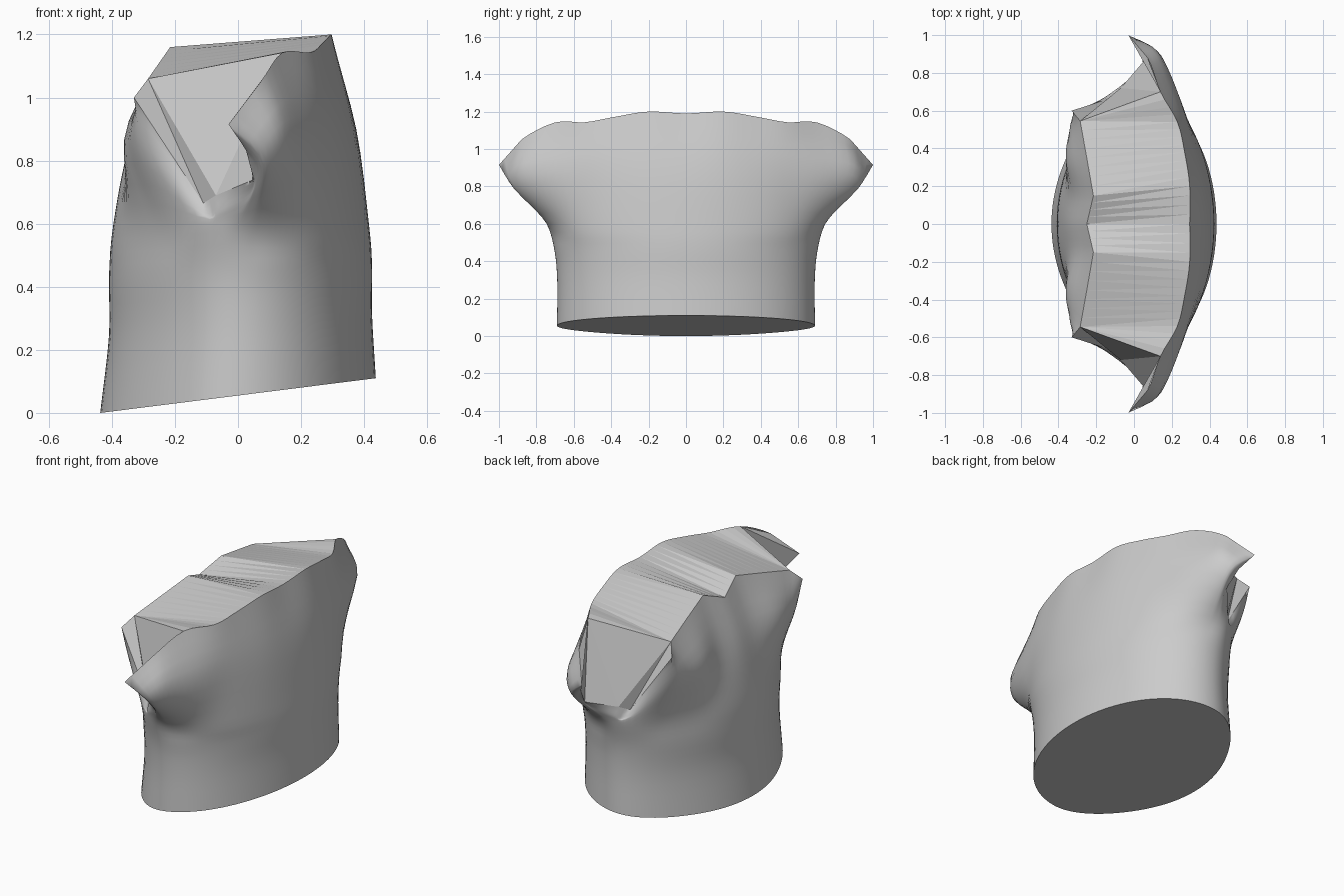
import bpy
from math import sin, cos, radians
from mathutils import Vector

cube = bpy.data.objects.get("Cube")
if cube:
    bpy.data.objects.remove(cube)

grey = bpy.data.materials.new("plain grey")
grey.use_nodes = True
grey.diffuse_color = (0.6, 0.6, 0.6, 1)
grey.node_tree.nodes["Principled BSDF"].inputs["Base Color"].default_value = (0.6, 0.6, 0.6, 1)


def make_part(name, verts, faces, smooth):
    mesh = bpy.data.meshes.new(name)
    mesh.from_pydata(verts, [], faces)
    mesh.materials.append(grey)
    mesh.polygons.foreach_set("use_smooth", [smooth] * len(mesh.polygons))
    obj = bpy.data.objects.new(name, mesh)
    bpy.context.collection.objects.link(obj)
    return obj


def spline(a, b, c, d, t):
    """Curve from b to c with neighbours a and d."""
    return b + 0.5 * t * (c - a + t * (2 * a - 5 * b + 4 * c - d + t * (3 * (b - c) + d - a)))


# Half outline, from the tall side around the arm opening to the low side
angles = [0, 17, 33, 48, 61, 72, 82, 88, 94, 100, 106, 124, 136, 150, 165, 180]
rim = [(.295, 0, 1.19), (.295, .2, 1.2), (.268, .38, 1.172), (.23, .54, 1.143),
       (.14, .7, 1.142), (.072, .88, 1.05), (-.03, 1, .915), (.025, .93, .835),
       (.05, .86, .74), (-.07, .72, .69), (-.11, .67, .665), (-.33, .6, 1),
       (-.285, .545, 1.06), (-.25, .35, 1.11), (-.215, .15, 1.16), (-.25, 0, 1.1)]
chest = [(.375, 0, .9), (.365, .2, .9), (.33, .38, .9), (.277, .56, .9),
         (.215, .74, .88), (.145, .89, .86), (.09, .925, .8), (.062, .875, .75),
         (.035, .81, .69), (-.06, .74, .645), (-.11, .695, .635), (-.3, .58, .83),
         (-.35, .45, .85), (-.36, .33, .87), (-.33, .16, .87), (-.345, 0, .85)]


def full_ring(half):
    """Complete a half outline by mirroring it across y."""
    pts = [Vector(p) for p in half]
    return pts + [Vector((p.x, -p.y, p.z)) for p in pts[-2:0:-1]]


rim, chest = full_ring(rim), full_ring(chest)
angles = angles + [360 - a for a in angles[-2:0:-1]] + [360]
COUNT = len(rim)


def waist(angle, shift, rx, ry, z, tilt):
    """Point on a tilted oval, a little pinched on the low side."""
    a = radians(angle)
    pinch = 1 - 0.045 * sin(2 * a) ** 2 if cos(a) < 0 else 1
    x = shift + rx * cos(a) * pinch
    return Vector((x, ry * sin(a) * pinch, z + tilt * x))


def around(ring, i, t):
    return spline(*(ring[(i + k) % COUNT] for k in (-1, 0, 1, 2)), t)


def rim_point(i, t):
    """Curved along the tall side, straight cuts elsewhere."""
    if i < 5 or i >= COUNT - 5:
        return around(rim, i, t)
    return rim[i].lerp(rim[(i + 1) % COUNT], t)


# Smooth torso wall lofted from the hem to the rim
STEPS, RISE = 4, 4
columns = []
for i in range(COUNT):
    for s in range(STEPS):
        t = s / STEPS
        a = angles[i] + t * (angles[i + 1] - angles[i])
        edge = rim_point(i, t)
        keys = [waist(a, 0, .437, .69, .055, .126), waist(a, .008, .417, .688, .28, .08),
                waist(a, .008, .417, .702, .45, .04), waist(a, .01, .405, .745, .6, 0),
                around(chest, i, t), edge]
        keys = [2 * keys[0] - keys[1]] + keys + [2 * keys[-1] - keys[-2]]
        col = [spline(*keys[k:k + 4], r / RISE)
               for k in range(len(keys) - 3) for r in range(RISE)]
        columns.append(col + [edge])

rows, total = len(columns[0]), len(columns)
faces = []
for c in range(total):
    n = (c + 1) % total
    for r in range(rows - 1):
        faces.append((c * rows + r, n * rows + r, n * rows + r + 1, c * rows + r + 1))
make_part("torso_wall", [p for col in columns for p in col], faces, True)

# Flat hem underneath
make_part("hem_base", [col[0] for col in columns], [tuple(reversed(range(total)))], False)

# Ruled strips closing the neck, from the curved tall side to the low side
edges = [col[-1] for col in columns]
half_turn = total // 2
span, fold = 4 * STEPS, 3 * STEPS
neck_verts, neck_faces = [], []
for k in range(-span, span + 1):
    opposite = half_turn - max(-fold, min(fold, k))
    neck_verts += [edges[k % total], edges[opposite]]
for k in range(2 * span):
    a = 2 * k
    neck_faces += [(a, a + 2, a + 1), (a + 1, a + 2, a + 3)]
# Keep only real triangles where the low side ends in a point
neck_faces = [f for f in neck_faces if len({tuple(neck_verts[v]) for v in f}) == 3]
make_part("neck_cap", neck_verts, neck_faces, False)

# Flat facets closing the arm openings
arm = [(4, 5, 6), (4, 6, 7), (4, 7, 8), (4, 8, 9), (4, 9, 12), (9, 10, 12), (10, 11, 12)]
arm += [tuple((COUNT - i) % COUNT for i in reversed(f)) for f in arm]
make_part("arm_caps", rim, arm, False)
